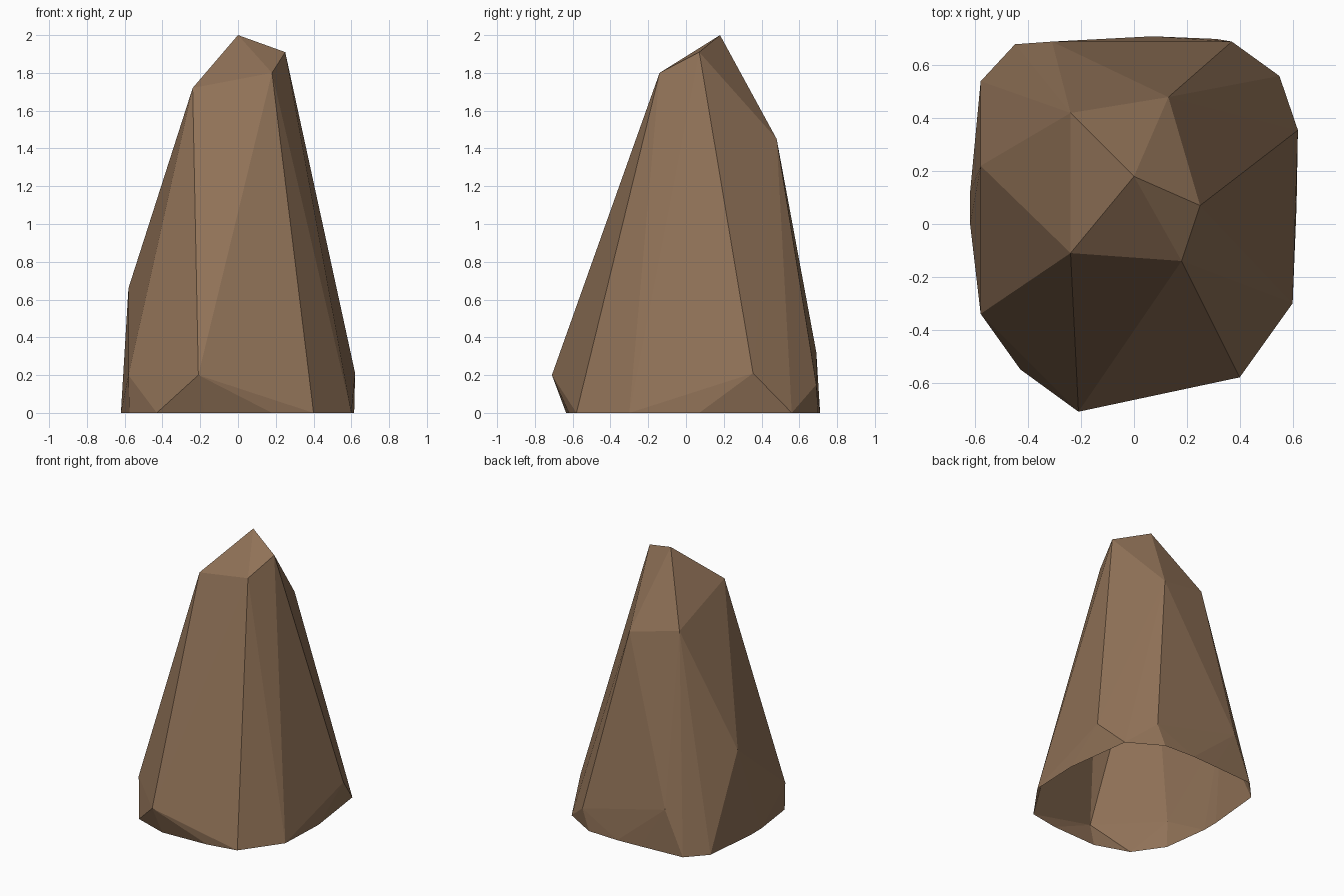
import bpy, bmesh

if "Cube" in bpy.data.objects:
    bpy.data.objects.remove(bpy.data.objects["Cube"])

# Ring of the rock where it meets the ground (x, y)
foot = [(0.40, -0.58), (0.60, -0.30), (0.615, 0.07), (0.55, 0.56), (0.31, 0.70),
        (0.07, 0.71), (-0.12, 0.70), (-0.45, 0.68), (-0.58, 0.54), (-0.62, 0.12),
        (-0.62, 0.0), (-0.575, -0.34), (-0.43, -0.55), (-0.18, -0.635), (0.18, -0.62)]

# Bulging corners just above the ground
shoulder = [(-0.21, -0.71, 0.20), (0.62, 0.355, 0.21), (0.37, 0.69, 0.15),
            (-0.31, 0.69, 0.32), (-0.58, 0.22, 0.66), (-0.58, -0.34, 0.20)]

# Chipped corners around the peak
peak = [(0.0, 0.18, 2.0), (0.25, 0.07, 1.91), (0.18, -0.14, 1.80),
        (-0.24, -0.11, 1.72), (0.13, 0.48, 1.45), (-0.24, 0.42, 1.53)]

# Wrap the corners in a faceted skin
bm = bmesh.new()
for p in [(x, y, 0.0) for x, y in foot] + shoulder + peak:
    bm.verts.new(p)
bmesh.ops.convex_hull(bm, input=bm.verts[:])
loose = [v for v in bm.verts if not v.link_faces]
bmesh.ops.delete(bm, geom=loose, context='VERTS')
bmesh.ops.recalc_face_normals(bm, faces=bm.faces[:])

# The underside is open
under = [f for f in bm.faces if all(v.co.z < 0.01 for v in f.verts)]
bmesh.ops.delete(bm, geom=under, context='FACES')

mesh = bpy.data.meshes.new("rock_spire")
bm.to_mesh(mesh)
bm.free()

# Brown stone
stone = bpy.data.materials.new("brown stone")
stone.diffuse_color = (0.28, 0.168, 0.096, 1.0)
stone.use_nodes = True
stone.node_tree.nodes["Principled BSDF"].inputs["Base Color"].default_value = stone.diffuse_color
mesh.materials.append(stone)

rock = bpy.data.objects.new("rock_spire", mesh)
bpy.context.collection.objects.link(rock)
